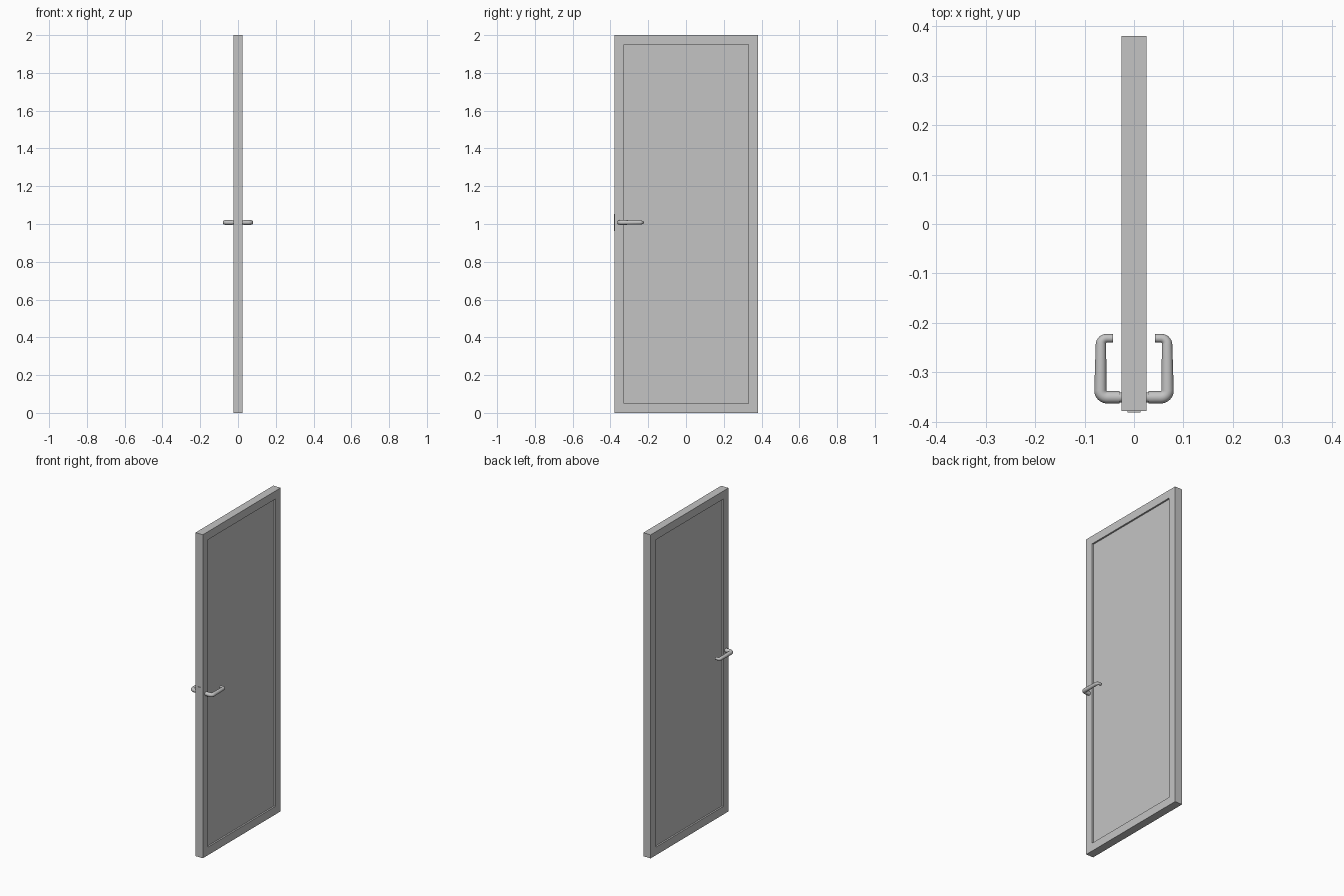
import bpy
import bmesh
import math
from mathutils import Matrix, Vector

default = bpy.data.objects.get("Cube")
if default:
    bpy.data.objects.remove(default, do_unlink=True)

GREY = (0.55, 0.55, 0.55, 1.0)
HANDLE_Z = 1.008
HANDLE_Y = -0.351

material = bpy.data.materials.new("light_grey")
material.use_nodes = True
material.diffuse_color = GREY
material.node_tree.nodes["Principled BSDF"].inputs["Base Color"].default_value = GREY


def add_object(name, bm):
    mesh = bpy.data.meshes.new(name)
    bmesh.ops.recalc_face_normals(bm, faces=bm.faces)
    bm.to_mesh(mesh)
    bm.free()
    obj = bpy.data.objects.new(name, mesh)
    obj.data.materials.append(material)
    bpy.context.collection.objects.link(obj)
    return obj


def box(size, centre):
    bm = bmesh.new()
    matrix = Matrix.Translation(centre) @ Matrix.Diagonal((*size, 1))
    bmesh.ops.create_cube(bm, size=1, matrix=matrix)
    return bm


def select_only(obj):
    bpy.ops.object.select_all(action="DESELECT")
    obj.select_set(True)
    bpy.context.view_layer.objects.active = obj


def mirror_and_smooth(obj):
    select_only(obj)
    bpy.ops.object.shade_smooth_by_angle(angle=math.radians(40))
    mirror = obj.modifiers.new("both_sides", "MIRROR")
    mirror.use_axis[0] = True


# Door leaf: border with a shallow sunken panel on each broad side
leaf = box((0.05, 0.76, 2.0), (0, 0.001, 1.0))
leaf.normal_update()
broad = [f for f in leaf.faces if abs(f.normal.x) > 0.9]
bmesh.ops.inset_individual(leaf, faces=broad, thickness=0.05, use_even_offset=True)
for face in broad:
    # straight recess walls, then the sunken panel
    side = math.copysign(1, face.normal.x)
    walls = bmesh.ops.extrude_discrete_faces(leaf, faces=[face])["faces"]
    bmesh.ops.translate(leaf, verts=walls[0].verts, vec=(-0.01 * side, 0, 0))
add_object("door_leaf", leaf)

# Latch plate and bolt on the front edge
add_object("latch_plate", box((0.026, 0.006, 0.09), (0, -0.379, HANDLE_Z)))

# Round collars between the leaf and the handles
collar = bmesh.new()
bmesh.ops.create_cone(
    collar, cap_ends=True, segments=24, radius1=0.010, radius2=0.010, depth=0.014,
    matrix=Matrix.Translation((0.025, HANDLE_Y, HANDLE_Z)) @ Matrix.Rotation(math.pi / 2, 4, "Y"))
mirror_and_smooth(add_object("handle_collars", collar))


def bend(centre, radius, start, end, steps=8):
    """Points along an arc in the horizontal plane."""
    angles = [math.radians(start + (end - start) * i / steps) for i in range(steps + 1)]
    return [Vector((centre[0] + radius * math.cos(a), centre[1] + radius * math.sin(a))) for a in angles]


# Lever handles: a tapered tube that turns back towards the leaf
path = [Vector((0.029, HANDLE_Y))]
path += bend((0.054, HANDLE_Y + 0.014), 0.014, -90, 0)
path += bend((0.055, -0.2435), 0.012, 0, 90)
path += [Vector((0.0425, -0.2315))]
curve = bpy.data.curves.new("lever_handles", "CURVE")
curve.dimensions = "3D"
curve.bevel_depth = 1.0
curve.bevel_resolution = 4
curve.use_fill_caps = True
spline = curve.splines.new("POLY")
spline.points.add(len(path) - 1)
for i, (point, spot) in enumerate(zip(spline.points, path)):
    point.co = (spot.x, spot.y, HANDLE_Z, 1)
    point.radius = 0.0125 if i < 10 else 0.0105 - 0.002 * (i - 10) / 9
handle = bpy.data.objects.new("lever_handles", curve)
bpy.context.collection.objects.link(handle)
select_only(handle)
bpy.ops.object.convert(target="MESH")
handle = bpy.context.view_layer.objects.active
handle.data.materials.clear()
handle.data.materials.append(material)
mirror_and_smooth(handle)
